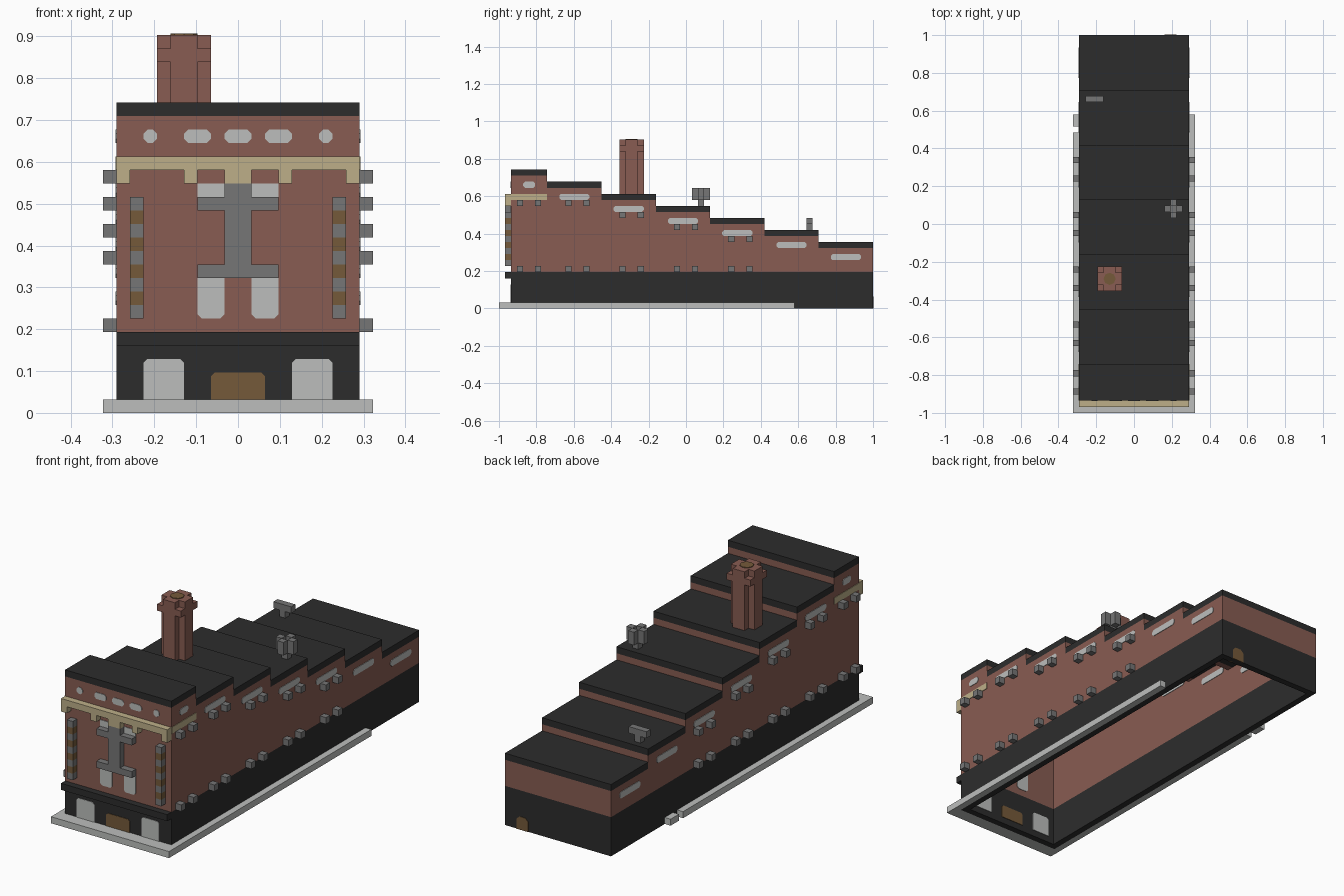
import bpy
import bmesh
from mathutils import Matrix, Vector

UNIT = 2 / 62        # one block of the grid the building is laid out on
PROUD = 0.08         # how far flush panels stand out, in blocks

default_cube = bpy.data.objects.get("Cube")
if default_cube:
    bpy.data.objects.remove(default_cube, do_unlink=True)


def to_linear(value):
    value /= 255
    return value / 12.92 if value <= 0.04045 else ((value + 0.055) / 1.055) ** 2.4


def material(name, *rgb):
    mat = bpy.data.materials.new(name)
    color = [to_linear(channel) for channel in rgb] + [1]
    mat.diffuse_color = color
    mat.use_nodes = True
    shader = mat.node_tree.nodes["Principled BSDF"]
    shader.inputs["Base Color"].default_value = color
    shader.inputs["Roughness"].default_value = 0.9
    return mat


brick = material("brick red", 136, 92, 82)
dark = material("charcoal", 44, 44, 44)
pale = material("pale grey", 188, 190, 188)
stone = material("stone grey", 118, 118, 118)
tan = material("sandstone tan", 189, 175, 137)
brown = material("wood brown", 117, 90, 58)


def finish(name, bm, mat):
    bmesh.ops.recalc_face_normals(bm, faces=bm.faces)
    bm.transform(Matrix.Scale(UNIT, 4))
    mesh = bpy.data.meshes.new(name)
    bm.to_mesh(mesh)
    bm.free()
    mesh.materials.append(mat)
    obj = bpy.data.objects.new(name, mesh)
    bpy.context.collection.objects.link(obj)
    return obj


def blocks(name, mat, boxes, mirror=False):
    """Boxes given as (x range, y range, z range) in blocks."""
    bm = bmesh.new()
    boxes = list(boxes)
    if mirror:
        boxes += [((-x[1], -x[0]), y, z) for x, y, z in boxes]
    for ranges in boxes:
        middle = Vector([(a + b) / 2 for a, b in ranges])
        size = Vector([b - a for a, b in ranges])
        bmesh.ops.create_cube(bm, size=1, matrix=Matrix.LocRotScale(middle, None, size))
    return finish(name, bm, mat)


def panels(name, mat, rects, depth, axis, low=0.3, high=0.3):
    """Flush panels with clipped corners, set through a wall facing x or y."""
    bm = bmesh.new()
    for (a, b), (c, d) in rects:
        outline = [(a + low, c), (b - low, c), (b, c + low), (b, d - high),
                   (b - high, d), (a + high, d), (a, d - high), (a, c + low)]
        outline = list(dict.fromkeys(outline))
        start, end = depth[0] - PROUD, depth[1] + PROUD
        verts = [bm.verts.new((start, p, q) if axis == "x" else (p, start, q))
                 for p, q in outline]
        face = bm.faces.new(verts)
        grown = bmesh.ops.extrude_face_region(bm, geom=[face], use_keep_orig=True)
        move = Vector((1, 0, 0) if axis == "x" else (0, 1, 0)) * (end - start)
        bmesh.ops.translate(bm, vec=move,
                            verts=[v for v in grown["geom"] if isinstance(v, bmesh.types.BMVert)])
    return finish(name, bm, mat)


def both(rects):
    return rects + [((-b, -a), z) for (a, b), z in rects]


FRONT, BACK, SIDE, BASE = -29, 31, 9, 6
front_wall = (FRONT, FRONT + 1)
back_wall = (BACK - 1, BACK)
side_wall = (SIDE - 1, SIDE)
relief = (FRONT - 1, FRONT)
inner = (1 - SIDE, SIDE - 1)

# Stepped sections: (start, end, top)
steps = [(FRONT, -23, 23)] + [(-23 + 9 * i, -14 + 9 * i, 21 - 2 * i) for i in range(6)]

# Ground floor, hollow and open below
blocks("base_side_walls", dark, [(side_wall, (FRONT, BACK), (0, BASE))], mirror=True)
blocks("base_end_walls", dark, [(inner, y, (0, BASE)) for y in (front_wall, back_wall)])
blocks("base_ledge", dark, [((-SIDE, SIDE), relief, (BASE - 1, BASE))])

# Brick walls and step risers
blocks("brick_side_walls", brick,
       [(side_wall, (a, b), (BASE, top - 1)) for a, b, top in steps], mirror=True)
blocks("brick_front_wall", brick, [(inner, front_wall, (BASE, 22))])
blocks("brick_back_wall", brick, [(inner, back_wall, (BASE, 10))])
blocks("brick_risers", brick,
       [(inner, (b - 1, b), (top - 3, top - 1)) for a, b, top in steps[:-1]])

# Roof slabs
blocks("roof_slabs", dark, [((-SIDE, SIDE), (a, b), (top - 1, top)) for a, b, top in steps])

# Pavement around the front and sides
blocks("pavement_front", pale, [((-10, 10), (-31, FRONT), (0, 1))])
blocks("pavement_left", pale, [((SIDE, 10), (FRONT, 18), (0, 1))])
blocks("pavement_right", pale, [((-10, -SIDE), y, (0, 1)) for y in ((FRONT, 15), (16, 18))])

# Cornice with teeth, returning flush along the sides
blocks("cornice", tan, [((-SIDE, SIDE), relief, (18, 19)), ((-1, 1), relief, (17, 18))])
blocks("cornice_teeth", tan, [((x, x + 1), relief, (17, 18)) for x in (3, 8)], mirror=True)
for side, depth in (("left", side_wall), ("right", (-SIDE, 1 - SIDE))):
    panels("cornice_return_" + side, tan, [((FRONT, -23), (18, 19))], depth, "x", 0, 0)

# Front relief: stone cross and striped corner strips
blocks("front_cross", stone, [((-1, 1), relief, (11, 15)), ((-3, 3), relief, (15, 16)),
                              ((-1, 1), relief, (16, 17)), ((-3, 3), relief, (10, 11))])
for name, mat, first in (("strip_stone", stone, 7), ("strip_wood", brown, 8)):
    blocks(name, mat, [((7, 8), relief, (z, z + 1)) for z in range(first, 16, 2)], mirror=True)

# Front windows and door
panels("attic_windows", pale,
       both([((2, 4), (20, 21)), ((6, 7), (20, 21))]) + [((-1, 1), (20, 21))], front_wall, "y")
panels("upper_windows", pale, both([((1, 3), (16, 17))]), front_wall, "y", 0, 0)
panels("middle_windows", pale, both([((1, 3), (7, 10))]), front_wall, "y", 0.3, 0)
panels("shop_windows", pale, both([((4, 7), (1, 4))]), front_wall, "y", 0, 0.3)
panels("front_door", brown, [((-2, 2), (1, 3))], front_wall, "y", 0, 0.3)
panels("back_door", brown, [((5, 7), (0, 2))], back_wall, "y", 0, 0.5)

# Side windows, one for each step
side_rects = [((-27, -25), (20, 21))]
side_rects += [((a + 2, a + 7), (top - 3, top - 2)) for a, b, top in steps[1:]]
panels("side_windows_left", pale, side_rects, side_wall, "x")
panels("side_windows_right", pale, side_rects, (-SIDE, 1 - SIDE), "x")

# Pairs of stone brackets, a low and a high row
pairs = [(-28, 17)] + [(a + 3, top - 4) for a, b, top in steps[1:5]]
blocks("wall_brackets", stone,
       [((SIDE, SIDE + 1), (y, y + 1), (z, z + 1))
        for start, high in pairs for y in (start, start + 3) for z in (BASE, high)],
       mirror=True)

# Chimney: cross-shaped shaft with corner blocks near the top
blocks("chimney_shaft", brick, [((-6, -2), (-10, -8), (19, 28)),
                                ((-5, -3), (-11, -10), (19, 28)),
                                ((-5, -3), (-8, -7), (19, 28))])
blocks("chimney_corners", brick,
       [((x, x + 1), (y, y + 1), (26, 27)) for x in (-6, -3) for y in (-11, -8)])
flue = bmesh.new()
bmesh.ops.create_cone(flue, cap_ends=True, segments=8, radius1=1, radius2=1, depth=0.2,
                      matrix=Matrix.Translation((-4, -9, 28)))
finish("chimney_flue", flue, brown)

# Roof vents
blocks("cross_vent", stone, [((6, 7), (2, 3), (17, 19)),
                             ((5, 6), (2, 3), (18, 20)), ((7, 8), (2, 3), (18, 20)),
                             ((6, 7), (1, 2), (18, 20)), ((6, 7), (3, 4), (18, 20))])
blocks("bar_vent", stone, [((-7, -6), (20, 21), (13, 14)), ((-8, -5), (20, 21), (14, 15))])
